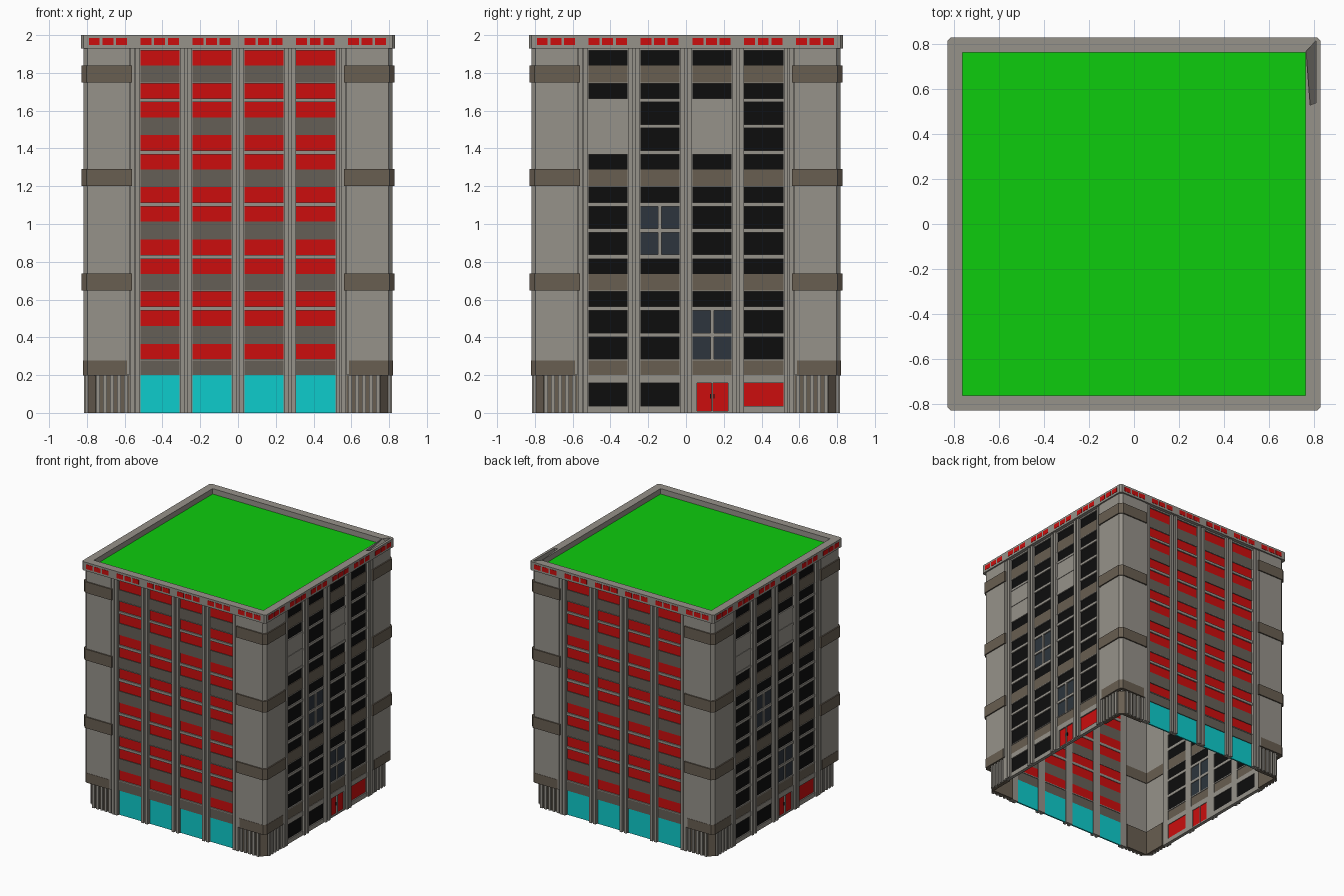
import bpy, bmesh

if "Cube" in bpy.data.objects:
    bpy.data.objects.remove(bpy.data.objects["Cube"])

def lin(c):
    c /= 255
    return c / 12.92 if c <= 0.04045 else ((c + 0.055) / 1.055) ** 2.4

COLOURS = {
    "grey": (150, 146, 138), "brown": (104, 94, 81), "taupe": (101, 95, 86),
    "red": (204, 13, 13), "green": (13, 204, 13), "cyan": (13, 204, 204),
    "black": (13, 13, 13), "slate": (45, 53, 61),
}
MATS = {}
for name, rgb in COLOURS.items():
    m = bpy.data.materials.new(name)
    m.diffuse_color = (*[lin(c) for c in rgb], 1)
    m.use_nodes = True
    m.node_tree.nodes["Principled BSDF"].inputs["Base Color"].default_value = m.diffuse_color
    MATS[name] = m

parts = {}   # (part name, colour) -> bmesh

def part(name, colour):
    return parts.setdefault((name, colour), bmesh.new())

def turn(x, y, k):
    """Rotate a plan point k quarter turns about z."""
    for _ in range(k):
        x, y = -y, x
    return x, y

def prism(bm, pts, z0, z1, k=0):
    """Extrude a plan polygon from z0 to z1."""
    pts = [turn(x, y, k) for x, y in pts]
    lo = [bm.verts.new((x, y, z0)) for x, y in pts]
    hi = [bm.verts.new((x, y, z1)) for x, y in pts]
    n = len(pts)
    bm.faces.new(lo[::-1])
    bm.faces.new(hi)
    for i in range(n):
        j = (i + 1) % n
        bm.faces.new((lo[i], lo[j], hi[j], hi[i]))

def plate(name, colour, side, u0, u1, z0, z1, d0, d1):
    """Box on one facade: u along the wall, d outwards from the centre."""
    prism(part(name, colour), [(u0, -d1), (u1, -d1), (u1, -d0), (u0, -d0)], z0, z1, side)

def corner(name, colour, k, u0, d, c, t, z0, z1):
    """L-shaped corner shell with a chamfered outer edge."""
    i = d - t
    prism(part(name, colour), [(u0, -d), (d - c, -d), (d, c - d), (d, -u0),
                               (i, -u0), (i, -i), (u0, -i)], z0, z1, k)

# ---- facade layouts: (z0, z1, kind) cells from top to bottom
COLS = [-0.517, -0.242, 0.035, 0.308]
W = 0.207
BAYS = [1.75, 1.2, 0.647]               # bottoms of the main spandrels

def front_cells():
    cells = [(0, 0.2, "cyan"), (0.2, 0.278, "taupe"), (0.286, 0.366, "red")]
    for z in BAYS:
        cells += [(z, z + 0.088, "taupe"), (z + 0.088, z + 0.168, "red"), (z - 0.085, z - 0.005, "red")]
    for z in BAYS[1:]:
        cells += [(z + 0.19, z + 0.27, "red"), (z + 0.27, z + 0.365, "taupe"), (z + 0.365, z + 0.445, "red")]
    # lowest storey group
    cells += [(0.366, 0.461, "taupe"), (0.461, 0.541, "red")]
    # remove the duplicate rows by keeping one of each
    return sorted({(round(a, 3), round(b, 3), k) for a, b, k in cells})

def side_cells(col):
    cells = [(0.2, 0.278, "brown")]
    for z in BAYS:
        cells += [(z, z + 0.088, "brown"), (z + 0.088, z + 0.168, "black"), (z - 0.085, z - 0.005, "black")]
    for g, z in enumerate((1.39, 0.838, 0.286)):
        kind = "black"
        if g == 0 and col in (0, 2):
            kind = "grey"
        if (g, col) in ((1, 1), (2, 2)):
            kind = "slate"
        cells += [(z, z + 0.117, kind), (z + 0.138, z + 0.255, kind)]
    cells.append([(0.037, 0.159, "black"), (0.037, 0.159, "black"),
                  (0.01, 0.157, "door"), (0.037, 0.159, "red")][col])
    return sorted(cells)

SPLITS = {"slate": [(0, 0.095), (0.112, W)], "door": [(0.022, 0.1), (0.107, 0.187)]}

for side in range(4):
    for col, u in enumerate(COLS):
        cells = side_cells(col) if side % 2 else front_cells()
        top = 0
        for z0, z1, kind in cells + [(1.93, 1.93, None)]:
            if z0 - top > 0.002:        # grey sills between the cells
                plate("window_sills", "grey", side, u, u + W, top, z0, 0.775, 0.802)
            top = max(top, z1)
            if kind is None:
                continue
            panes = SPLITS.get(kind, [(0, W)])
            colour = "red" if kind == "door" else kind
            name = {"brown": "spandrels", "taupe": "spandrels", "door": "entrance_doors",
                    "grey": "louvre_panels", "cyan": "shop_glass"}.get(kind, "windows")
            d = 0.798 if name in ("spandrels", "louvre_panels") else 0.792
            edge = 0
            for a, b in panes + [(W, W)]:
                if a - edge > 0.002:    # mullions and door jambs
                    plate("mullions", "grey", side, u + edge, u + a, z0, z1, 0.775, 0.802)
                if b > a:
                    plate(name, colour, side, u + a, u + b, z0, z1, 0.78, d)
                edge = b
            if kind == "door":
                for h in (0.094, 0.113):
                    plate("door_handles", "black", side, u + h - 0.003, u + h + 0.003,
                          0.075, 0.1, 0.792, 0.798)

    # ---- pilasters: backing strip with two ribs
    for a, b in ((-0.575, -0.517), (-0.31, -0.242), (-0.035, 0.035), (0.242, 0.308), (0.515, 0.575)):
        plate("pilaster_backs", "grey", side, a, b, 0, 1.93, 0.775, 0.796)
        for r0, r1 in ((a + 0.004, a + 0.026), (b - 0.026, b - 0.004)):
            plate("pilaster_ribs", "grey", side, r0, r1, 0, 1.93, 0.79, 0.814)

    # ---- corner wall, bands and fluted base
    corner("corner_walls", "grey", side, 0.575, 0.818, 0.022, 0.03, 0.2, 1.93)
    corner("lowest_corner_bands", "brown", side, 0.588, 0.82, 0.022, 0.03, 0.198, 0.277)
    for z in BAYS:
        corner("corner_bands", "brown", side, 0.562, 0.828, 0.026, 0.045, z, z + 0.09)
    corner("base_corners", "brown", side, 0.575, 0.795, 0.04, 0.03, 0, 0.2)
    for i in range(5):
        a = 0.583 + i * 0.037
        plate("base_ribs", "grey", side, a, a + 0.02, 0, 0.2, 0.785, 0.808)
        plate("base_ribs", "grey", side, -a - 0.02, -a, 0, 0.2, 0.785, 0.808)

    # ---- parapet quarter with small red lights in threes
    corner("notched_parapet" if side == 1 else "parapet", "grey", side, 0, 0.83, 0.012, 0.065, 1.93, 2.0)
    for g in range(6):
        for i in range(3):
            a = -0.79 + g * 0.2745 + i * 0.072
            plate("parapet_windows", "red", side, a, a + 0.058, 1.947, 1.984, 0.826, 0.832)

# ---- roof deck
prism(part("roof_deck", "green"), [(-0.768, -0.768), (0.768, -0.768), (0.768, 0.768), (-0.768, 0.768)], 1.95, 1.956)

# ---- write the objects
objs = {}
for (name, colour), bm in parts.items():
    bmesh.ops.recalc_face_normals(bm, faces=bm.faces)
    me = bpy.data.meshes.new(name)
    bm.to_mesh(me)
    bm.free()
    me.materials.append(MATS[colour])
    ob = bpy.data.objects.new(name + "_" + colour, me)
    bpy.context.collection.objects.link(ob)
    objs[name] = ob

# ---- sloped notch in the top of the back right parapet
bm = bmesh.new()
prism(bm, [(0.767, 0.77), (0.785, 0.53), (0.81, 0.54), (0.81, 0.815)], 1.9, 2.05)
for v in bm.verts:
    if v.co.z < 2:
        v.co.z = 2 - (v.co.x - 0.765) * 1.3
bmesh.ops.recalc_face_normals(bm, faces=bm.faces)
me = bpy.data.meshes.new("notch_cutter")
bm.to_mesh(me)
bm.free()
me.materials.append(MATS["grey"])
cutter = bpy.data.objects.new("notch_cutter", me)
bpy.context.collection.objects.link(cutter)
cutter.hide_render = True
target = objs["notched_parapet"]
mod = target.modifiers.new("notch", "BOOLEAN")
mod.operation = "DIFFERENCE"
mod.object = cutter
bpy.context.view_layer.objects.active = target
bpy.ops.object.modifier_apply(modifier=mod.name)
bpy.data.objects.remove(cutter)
